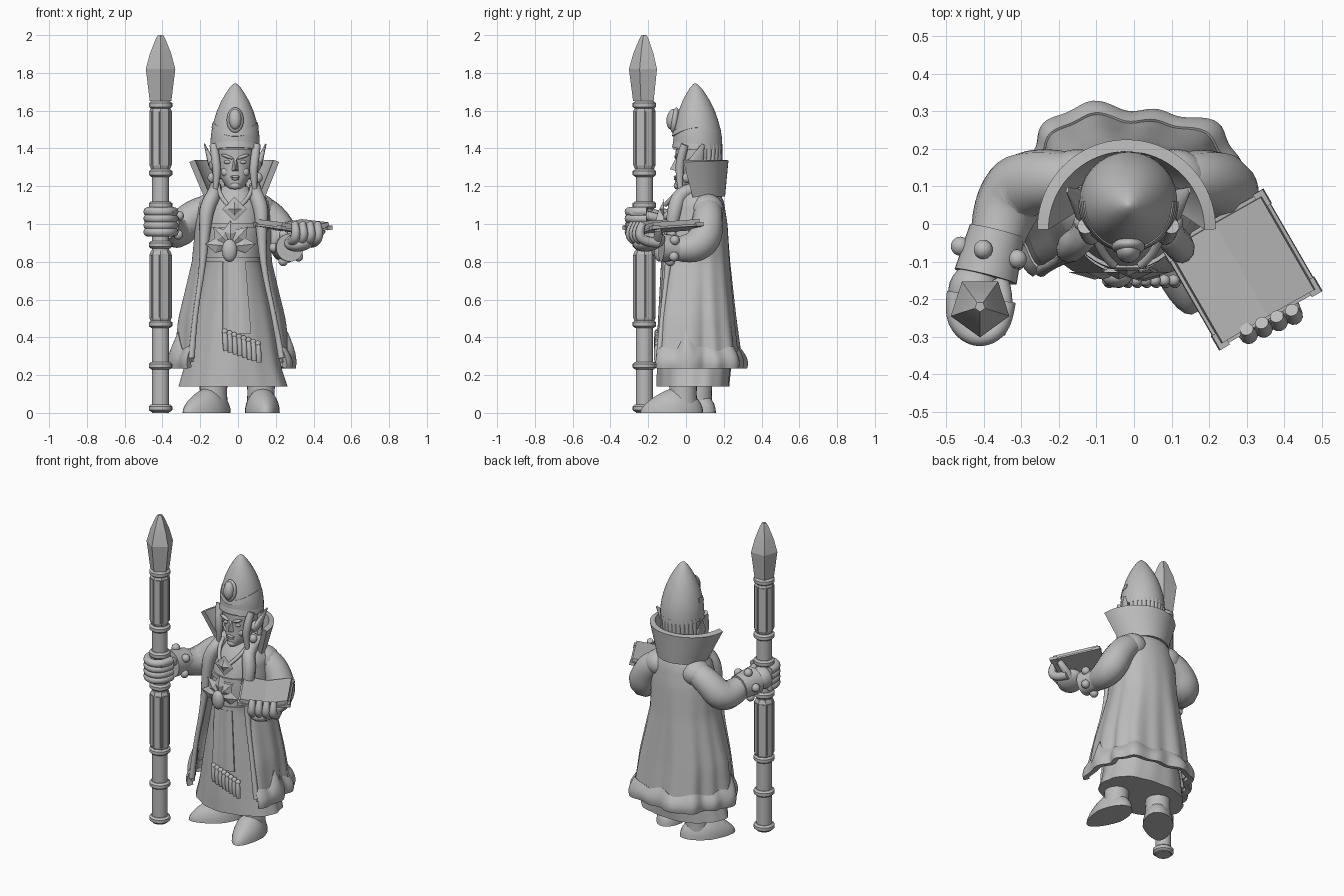
import bpy, bmesh
from math import sin, cos, pi, radians
from mathutils import Vector, Matrix, Euler

if "Cube" in bpy.data.objects:
    bpy.data.objects.remove(bpy.data.objects["Cube"])

GREY = (0.5, 0.5, 0.5, 1)
stone = bpy.data.materials.new("stone_grey")
stone.use_nodes = True
stone.diffuse_color = GREY
stone.node_tree.nodes["Principled BSDF"].inputs["Base Color"].default_value = GREY


def finish(name, bm, angle=40):
    bmesh.ops.recalc_face_normals(bm, faces=bm.faces)
    mesh = bpy.data.meshes.new(name)
    bm.to_mesh(mesh)
    bm.free()
    mesh.materials.append(stone)
    mesh.shade_smooth()
    mesh.set_sharp_from_angle(angle=radians(angle))
    obj = bpy.data.objects.new(name, mesh)
    bpy.context.scene.collection.objects.link(obj)


def sheet(name, f, nu, nv, closed=True, thick=0, angle=40):
    """Grid surface f(u, v); closed wraps around u and caps both ends."""
    bm = bmesh.new()
    cols = nu if closed else nu + 1
    g = [[bm.verts.new(f(i / nu, j / nv)) for i in range(cols)] for j in range(nv + 1)]
    for j in range(nv):
        for i in range(nu):
            k = (i + 1) % cols
            bm.faces.new((g[j][i], g[j][k], g[j + 1][k], g[j + 1][i]))
    if closed and not thick:
        bm.faces.new(g[0])
        bm.faces.new(g[-1])
    bmesh.ops.recalc_face_normals(bm, faces=bm.faces)
    if thick:
        bmesh.ops.solidify(bm, geom=bm.faces[:], thickness=thick)
    finish(name, bm, angle)


def at(rows, t):
    """Linear lookup in rows sorted by their first value."""
    for a, b in zip(rows, rows[1:]):
        if t <= b[0]:
            k = (t - a[0]) / (b[0] - a[0])
            return [p + (q - p) * k for p, q in zip(a, b)]
    return rows[-1]


def oval(row, th, grow=0, ripple=0):
    """Row is z, cx, cy, rx, front ry, back ry; th = 0 points to the front."""
    z, cx, cy, rx, rf, rb = row
    ry = rf if cos(th) > 0 else rb
    r = 1 + ripple * (cos(5 * (th - 3.6)) + 0.5 * cos(13 * th))
    return Vector((cx + (rx + grow) * r * sin(th), cy - (ry + grow) * r * cos(th), z))


def stack(name, rows, n=40, steps=0, ripple=lambda z: 0, angle=40):
    nv = steps or len(rows) - 1

    def f(u, v):
        row = at(rows, rows[0][0] + v * (rows[-1][0] - rows[0][0])) if steps else rows[round(v * nv)]
        return oval(row, 2 * pi * u, 0, ripple(row[0]))
    sheet(name, f, n, nv, angle=angle)


def turned(name, x, y, prof, n=24, angle=40):
    stack(name, [(z, x, y, r, r, r) for z, r in prof], n, angle=angle)


def ball(name, loc, scale, rot=(0, 0, 0), seg=20):
    bm = bmesh.new()
    m = Matrix.LocRotScale(Vector(loc), Euler(rot), Vector(scale))
    bmesh.ops.create_uvsphere(bm, u_segments=seg, v_segments=seg // 2 + 2, radius=1, matrix=m)
    finish(name, bm, 60)


def box(name, m, size):
    bm = bmesh.new()
    bmesh.ops.create_cube(bm, size=1, matrix=m @ Matrix.Diagonal((*size, 1)))
    finish(name, bm)


def tube(name, pts):
    """Rounded limb through points of x, y, z, radius."""
    cu = bpy.data.curves.new(name, "CURVE")
    cu.dimensions = "3D"
    cu.bevel_depth = 1
    cu.bevel_resolution = 4
    cu.use_fill_caps = True
    s = cu.splines.new("NURBS")
    s.points.add(len(pts) - 1)
    for p, q in zip(s.points, pts):
        p.co = (*q[:3], 1)
        p.radius = q[3]
    s.use_endpoint_u = True
    s.order_u = 3
    s.resolution_u = 6
    tmp = bpy.data.objects.new(name + "_path", cu)
    bpy.context.scene.collection.objects.link(tmp)
    dg = bpy.context.evaluated_depsgraph_get()
    mesh = bpy.data.meshes.new_from_object(tmp.evaluated_get(dg))
    bm = bmesh.new()
    bm.from_mesh(mesh)
    bpy.data.objects.remove(tmp)
    bpy.data.meshes.remove(mesh)
    finish(name, bm, 50)


# Staff: shaft, faceted grips, rings and pentagonal point
SX, SY = -0.41, -0.22
turned("staff_shaft", SX, SY, [(0, 0.046), (1.65, 0.046)])
for lo, hi in ((0.48, 0.86), (1.29, 1.62)):
    turned("staff_grip", SX, SY, [(lo, 0.05), (lo + 0.02, 0.058), (hi - 0.02, 0.058), (hi, 0.05)], 8, 20)
    for k in range(8):
        m = Matrix.Translation((SX, SY, (lo + hi) / 2)) @ Matrix.Rotation((k + 0.5) * pi / 4, 4, "Z")
        box("grip_rib", m @ Matrix.Translation((0.05, 0, 0)), (0.016, 0.03, hi - lo - 0.05))
for z in (0.025, 0.25, 0.47, 0.89, 1.1, 1.27, 1.63):
    turned("staff_ring", SX, SY, [(z - 0.02, 0.05), (z - 0.01, 0.062), (z + 0.01, 0.062), (z + 0.02, 0.05)])
turned("staff_point", SX, SY, [(1.65, 0.06), (1.82, 0.082), (1.9, 0.06), (1.98, 0.027), (2.0, 0.014)], 5, 15)

# Inner robe and shoes
ROBE = [(0.14, -0.022, 0.05, 0.285, 0.2, 0.18), (0.24, -0.025, 0.05, 0.255, 0.2, 0.19),
        (0.5, -0.025, 0.05, 0.21, 0.19, 0.16), (0.8, -0.025, 0.05, 0.15, 0.175, 0.13),
        (1.0, -0.02, 0.05, 0.16, 0.165, 0.14), (1.12, -0.015, 0.05, 0.14, 0.125, 0.12),
        (1.2, -0.015, 0.05, 0.065, 0.07, 0.07)]
stack("inner_robe", ROBE, 72, 24, lambda z: 0.035 * max(0, 0.8 - z))
for x, y, ang in ((-0.17, 0.02, -42), (0.13, -0.075, 8)):
    bm = bmesh.new()
    bmesh.ops.create_uvsphere(bm, u_segments=24, v_segments=16, radius=1)
    for v in bm.verts:
        c = v.co
        t = max(0, -c.y)
        c.z = max(c.z * (0.13 - 0.05 * t), 0)
        c.x *= 0.092 - 0.025 * t
        c.y *= 0.168
    m = Matrix.Translation((x, y, 0)) @ Matrix.Rotation(radians(ang), 4, "Z")
    bm.transform(m)
    finish("shoe", bm)
    heel = m @ Vector((0, 0.06, 0))
    turned("ankle", heel.x, heel.y, [(0.0, 0.078), (0.1, 0.072), (0.2, 0.075)])

# Open coat with folds, fur hem and lapels
COAT = [(0.25, -0.018, 0.07, 0.3, 0.33, 0.225), (0.5, -0.025, 0.07, 0.275, 0.3, 0.195),
        (0.8, -0.03, 0.07, 0.21, 0.24, 0.165), (1.0, -0.025, 0.07, 0.2, 0.2, 0.15),
        (1.12, -0.02, 0.07, 0.185, 0.16, 0.13), (1.19, -0.015, 0.06, 0.12, 0.1, 0.11)]


def coat_point(u, z, grow=0):
    gap = radians(46 + 9 * max(0, 1 - z))
    return oval(at(COAT, z), gap + u * (2 * pi - 2 * gap), grow, 0.085 * max(0, 1.02 - z))


sheet("coat", lambda u, v: coat_point(u, 0.27 + 0.92 * v), 90, 26, False, 0.02)


def hem_point(u, v):
    edge = min(u, 1 - u)
    top = 0.34 + 0.012 * cos(38 * u) + 0.1 * max(0, 1 - abs(edge - 0.1) / 0.035)
    return coat_point(u, 0.235 + (top - 0.235) * v, 0.006 + 0.022 * sin(pi * min(1, v * 0.8 + 0.2)))


sheet("fur_hem", hem_point, 100, 6, False, 0.035, 60)
for u in (0, 1):
    path = [(*coat_point(u, z, g), r) for z, g, r in ((0.29, 0.0, 0.018), (0.5, 0.0, 0.013),
            (0.75, 0.0, 0.015), (0.95, 0.005, 0.028), (1.08, 0.015, 0.042), (1.18, 0.01, 0.038))]
    tube("lapel", path + [(0.09 if u == 0 else -0.12, 0.1, 1.2, 0.03)])

# Belt, jewelled buckle, hanging panel and tassels
for z in (0.8, 0.98):
    sheet("belt_edge", lambda u, v, z=z: oval(at(ROBE, z + 0.024 * v), 2 * pi * u, 0.008), 48, 1, True, 0.012)


def plate(name, loc, pts, depth):
    """Faceted jewel: outline in x, z raised to a central point."""
    bm = bmesh.new()
    o = Vector(loc)
    rim = [bm.verts.new(o + Vector((x, 0, z))) for x, z in pts]
    tip = bm.verts.new(o + Vector((0, -depth, 0)))
    for a, b in zip(rim, rim[1:] + rim[:1]):
        bm.faces.new((a, b, tip))
    bm.faces.new(rim[::-1])
    finish(name, bm, 10)


for k in range(-2, 3):
    a = radians(42 * k)
    kite = ((0, -0.08), (0.042, 0.01), (0, 0.07), (-0.042, 0.01))
    turn = [(x * cos(a) + z * sin(a), z * cos(a) - x * sin(a)) for x, z in kite]
    plate("buckle_petal", (-0.04 + 0.065 * sin(a), -0.128, 0.88 + 0.07 * cos(a)), turn, 0.02)
ball("buckle_gem", (-0.045, -0.14, 0.86), (0.04, 0.03, 0.06))
for size, y, d in ((0.065, -0.116, 0.01), (0.036, -0.122, 0.018)):
    plate("pendant", (-0.018, y, 1.08), [(0, -size), (size, 0), (0, size), (-size, 0)], d)
for s in (-1, 1):
    tube("pendant_cord", [(-0.018 + s * 0.035, -0.11, 1.1, 0.011), (-0.015 + s * 0.085, -0.07, 1.15, 0.012),
                          (-0.015 + s * 0.09, 0.0, 1.2, 0.012)])
sheet("hanging_panel", lambda u, v: (-0.08 + (0.15 - 0.03 * v) * u, -0.146 + 0.02 * v - 0.006 * cos(9 * u),
                                    0.42 + 0.38 * v), 8, 8, False, 0.014)
for k in range(8):
    x, z = -0.07 + 0.025 * k, 0.43 - 0.009 * k
    tube("tassel", [(x, -0.15, z, 0.012), (x + 0.004, -0.16, z - 0.05, 0.018), (x + 0.006, -0.152, z - 0.1, 0.013)])
    ball("tassel_knot", (x, -0.15, z), (0.017, 0.016, 0.016), seg=10)

# High standing collar around the back
COLLAR = [(1.15, -0.018, 0.035, 0.13, 0.14, 0.14), (1.34, -0.02, -0.015, 0.208, 0.208, 0.208)]
sheet("collar", lambda u, v: oval(at(COLLAR, 1.15 + 0.19 * v), pi * (0.5 + u)), 40, 4, False, 0.032)
turned("neck", -0.015, 0.05, [(1.12, 0.085), (1.19, 0.06), (1.26, 0.055)])

# Head and face
HX = -0.015
stack("head", [(1.185, HX, 0.01, 0.03, 0.068, 0.05), (1.2, HX, 0.02, 0.05, 0.082, 0.07),
               (1.25, HX, 0.04, 0.08, 0.094, 0.1), (1.31, HX, 0.05, 0.096, 0.1, 0.12),
               (1.38, HX, 0.06, 0.105, 0.115, 0.12), (1.45, HX, 0.06, 0.1, 0.11, 0.11)])
plate("nose", (HX, -0.045, 1.29), [(-0.02, -0.012), (0.02, -0.012), (0.009, 0.075), (-0.009, 0.075)], 0.04)
for i, z in enumerate((1.25, 1.238)):
    ball("lip", (HX, -0.054, z), (0.026 - 0.005 * i, 0.011, 0.007))
ball("chin", (HX, -0.045, 1.203), (0.028, 0.02, 0.02))
for s in (-1, 1):
    ball("eye", (HX + s * 0.04, -0.04, 1.328), (0.02, 0.011, 0.01))
    ball("brow", (HX + s * 0.042, -0.047, 1.357), (0.036, 0.014, 0.009), (0, -s * 0.35, 0))
    ball("cheek", (HX + s * 0.045, -0.02, 1.275), (0.03, 0.018, 0.025))
    # Pointed ear, earring and cap lappet
    bm = bmesh.new()
    m = Matrix.LocRotScale(Vector((HX + s * 0.143, 0.07, 1.37)), Euler((-0.35, s * 0.35, 0)), Vector((0.45, 1, 1)))
    bmesh.ops.create_cone(bm, segments=12, radius1=0.045, radius2=0.008, depth=0.12, cap_ends=True, matrix=m)
    finish("ear", bm, 60)
    ball("ear_lobe", (HX + s * 0.117, 0.035, 1.315), (0.022, 0.038, 0.035))
    ball("earring", (HX + s * 0.122, 0.005, 1.245), (0.024, 0.024, 0.028))
    tube("lappet", [(HX + s * 0.114, -0.005, 1.42, 0.022), (HX + s * 0.104, -0.03, 1.35, 0.024),
                    (HX + s * 0.095, -0.035, 1.26, 0.022), (HX + s * 0.105, -0.03, 1.18, 0.012)])
for k in range(13):
    a = pi * (0.6 + 0.8 * k / 12)
    x, y = HX + 0.115 * sin(a), 0.06 - 0.118 * cos(a)
    tube("hair_strand", [(x, y, 1.42, 0.016), (x, y, 1.34, 0.019), (x, y - 0.01, 1.24, 0.012)])

# Tall cap with brow bands and oval gem
stack("cap", [(z, HX, 0.06 - 0.03 * (z - 1.4), r, r * 0.97, r * 1.02) for z, r in
              ((1.395, 0.13), (1.45, 0.13), (1.5, 0.124), (1.55, 0.112), (1.6, 0.096), (1.65, 0.074),
               (1.69, 0.051), (1.72, 0.031), (1.74, 0.012), (1.745, 0.002))], angle=70)
for base, rise, wide, r in ((1.405, -0.01, 0.04, 0.134), (1.465, 0.045, 0.028, 0.134)):
    def band(u, v, base=base, rise=rise, wide=wide, r=r):
        th = (u - 0.5) * pi
        lift = rise * sin(th) ** 2 + wide * v
        k = r - 0.2 * max(0, lift)
        return HX + k * sin(th), 0.06 - k * cos(th), base + lift
    sheet("cap_band", band, 32, 3, False, 0.008)
ball("cap_gem_setting", (HX, -0.06, 1.55), (0.045, 0.022, 0.068), (-0.15, 0, 0))
ball("cap_gem", (HX, -0.073, 1.555), (0.033, 0.03, 0.055), (-0.15, 0, 0))

# Sleeves, cuffs and studs
ARMS = (("right", [(-0.15, 0.11, 1.08, 0.075), (-0.23, 0.125, 1.06, 0.082), (-0.34, 0.085, 0.93, 0.097),
                   (-0.365, -0.05, 0.99, 0.07)], (-0.365, -0.02, 0.99), (-0.395, -0.14, 1.0), 0.085),
        ("left", [(0.11, 0.11, 1.08, 0.075), (0.185, 0.125, 1.05, 0.08), (0.265, 0.085, 0.86, 0.096),
                  (0.25, -0.05, 0.87, 0.065)], (0.25, -0.02, 0.87), (0.275, -0.13, 0.875), 0.074))
for side, path, a, b, r in ARMS:
    tube(side + "_sleeve", path)
    ball(side + "_shoulder", path[0][:3], (0.09, 0.09, 0.08))
    a, b = Vector(a), Vector(b)
    q = (b - a).to_track_quat("Z", "Y").to_matrix().to_4x4()
    m = Matrix.Translation((a + b) / 2) @ q
    bm = bmesh.new()
    bmesh.ops.create_cone(bm, segments=28, radius1=r * 0.88, radius2=r, depth=(b - a).length, cap_ends=True, matrix=m)
    finish(side + "_cuff", bm)
    for k in range(5):
        t = 2 * pi * k / 5 + 0.6
        ball(side + "_cuff_stud", m @ Vector((r * cos(t), r * sin(t), 0)), (0.026,) * 3, seg=14)

# Right fist around the staff
ball("right_palm", (-0.425, -0.18, 1.01), (0.07, 0.075, 0.07))
for k in range(4):
    z = 0.957 + 0.036 * k
    arc = [(SX + 0.072 * cos(t), SY - 0.085 * sin(t), z, 0.024) for t in (pi * (1.15 - 0.2 * i) for i in range(7))]
    tube("right_finger", arc)
tube("right_thumb", [(-0.36, -0.15, 1.03, 0.026), (-0.335, -0.22, 1.05, 0.025), (-0.36, -0.29, 1.06, 0.018)])

# Left hand beneath the book
ball("left_palm", (0.325, -0.195, 0.905), (0.08, 0.09, 0.048), (0.25, 0, -0.5))
for k in range(4):
    x, y = 0.3 + 0.04 * k, -0.285 + 0.017 * k
    tube("left_finger", [(x - 0.03, y + 0.09, 0.9, 0.026), (x - 0.005, y + 0.01, 0.905, 0.026),
                         (x + 0.01, y - 0.02, 0.955, 0.025), (x, y + 0.005, 1.005, 0.018)])
tube("left_thumb", [(0.36, -0.16, 0.9, 0.026), (0.42, -0.14, 0.93, 0.024), (0.45, -0.15, 0.97, 0.018)])

# Open book: two tilted leaves with covers and page blocks
book = Matrix.Translation((0.285, -0.12, 0.962)) @ Matrix.Rotation(radians(30), 4, "Z") @ Matrix.Rotation(0.06, 4, "X")
for s in (-1, 1):
    leaf = book @ Matrix.Rotation(-s * 0.17, 4, "Y")
    box("book_cover", leaf @ Matrix.Translation((s * 0.078, 0, 0)), (0.158, 0.305, 0.012))
    box("book_pages", leaf @ Matrix.Translation((s * 0.074, 0, 0.018)), (0.148, 0.285, 0.026))
    for e in (-1, 1):
        box("book_corner", leaf @ Matrix.Translation((s * 0.145, e * 0.135, 0.002)), (0.03, 0.045, 0.02))
